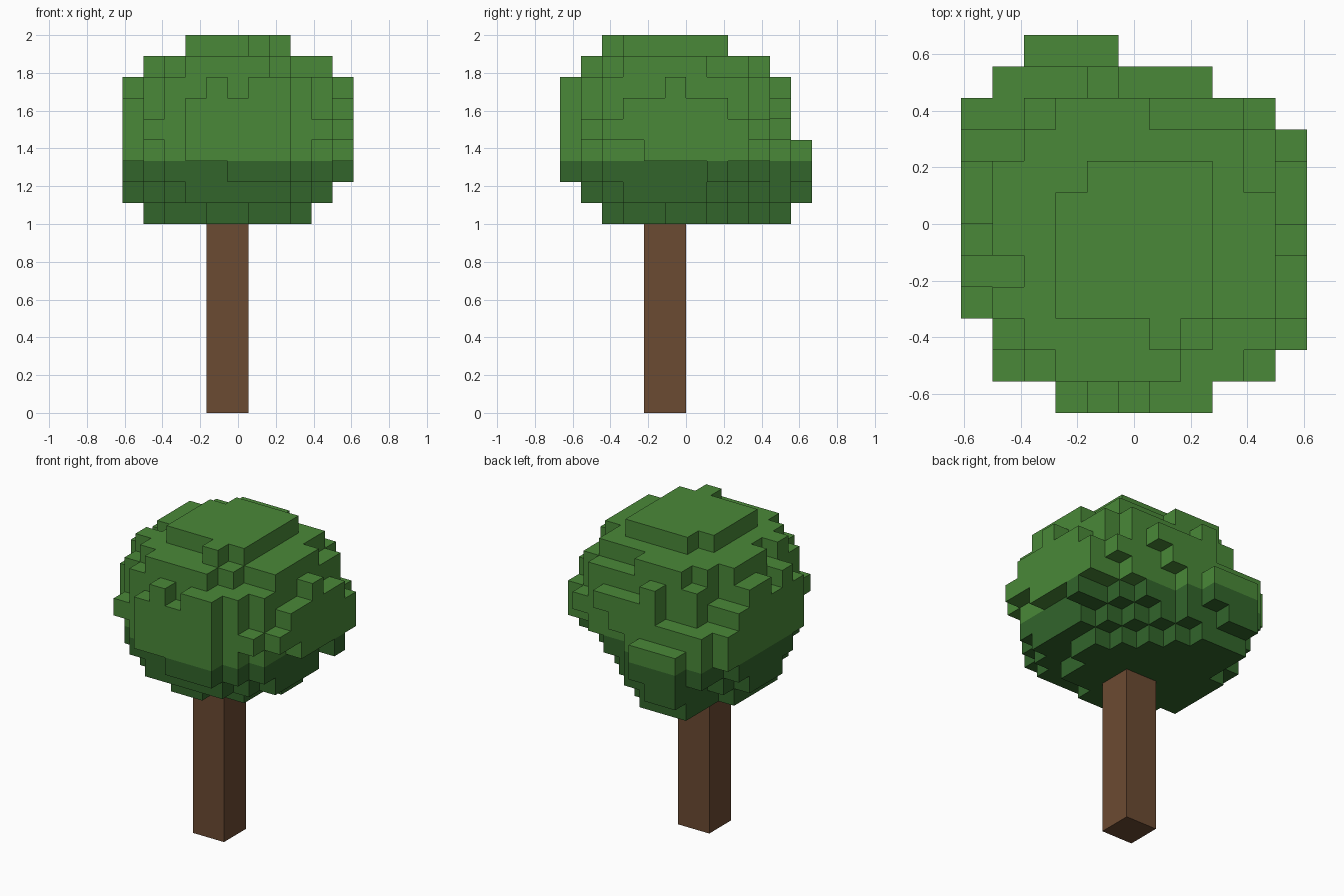
import bpy, bmesh
from mathutils import Vector

start = bpy.data.objects.get("Cube")
if start:
    bpy.data.objects.remove(start, do_unlink=True)

UNIT = 1 / 9                                # edge length of one block
ORIGIN = Vector((-5.5, -6, 9)) * UNIT       # lower corner of the canopy grid
SHADE_LAYERS = 3                            # darker layers at the bottom


def make_material(name, colour):
    mat = bpy.data.materials.new(name)
    mat.use_nodes = True
    mat.diffuse_color = (*colour, 1)
    shader = mat.node_tree.nodes["Principled BSDF"]
    shader.inputs["Base Color"].default_value = (*colour, 1)
    shader.inputs["Roughness"].default_value = 0.9
    return mat


leaf_green = make_material("leaf_green", (0.068, 0.25, 0.04))
dark_leaf_green = make_material("dark_leaf_green", (0.032, 0.13, 0.024))
bark_brown = make_material("bark_brown", (0.148, 0.069, 0.032))

blocks = set()


def cells(xs, ys, zs):
    """All grid cells in a box; each range is a number or an inclusive pair."""
    spans = [(r, r) if isinstance(r, int) else r for r in (xs, ys, zs)]
    xr, yr, zr = [range(low, high + 1) for low, high in spans]
    return {(x, y, z) for x in xr for y in yr for z in zr}


def fill(x, y, z):
    blocks.update(cells(x, y, z))


def carve(x, y, z):
    blocks.difference_update(cells(x, y, z))


# Solid middle of the canopy, with notches along its upper rim
fill(x=(1, 9), y=(3, 8), z=(1, 7))
carve(x=1, y=4, z=7)
carve(x=1, y=8, z=(6, 7))
carve(x=9, y=(7, 8), z=7)

# Rounding under the back corner
carve(x=(8, 9), y=8, z=1)
carve(x=9, y=7, z=1)
carve(x=9, y=8, z=2)

# Crown
fill(x=(3, 7), y=(3, 6), z=8)
fill(x=(4, 7), y=7, z=8)
fill(x=6, y=2, z=8)

# Underside, from front to back
fill(x=(4, 5), y=2, z=0)
fill(x=(2, 7), y=3, z=0)
fill(x=(1, 7), y=(4, 7), z=0)
fill(x=8, y=(5, 6), z=0)
fill(x=(2, 6), y=8, z=0)
fill(x=(2, 5), y=9, z=0)
fill(x=(2, 4), y=10, z=0)

# Front bulge, outermost slab first
fill(x=(3, 7), y=0, z=(3, 5))
fill(x=(5, 7), y=0, z=2)
fill(x=4, y=0, z=6)
fill(x=(6, 7), y=0, z=6)
fill(x=(2, 8), y=1, z=(2, 6))
fill(x=(1, 9), y=1, z=4)
fill(x=(3, 7), y=1, z=1)
fill(x=(3, 6), y=1, z=7)
fill(x=(1, 9), y=2, z=(2, 6))
fill(x=(2, 8), y=2, z=1)
fill(x=(2, 7), y=2, z=7)

# Back bulge, innermost slab first
fill(x=(3, 5), y=9, z=7)
fill(x=(2, 8), y=9, z=(3, 6))
fill(x=(0, 9), y=9, z=4)
fill(x=(0, 1), y=9, z=3)
fill(x=(1, 7), y=9, z=2)
fill(x=(2, 6), y=9, z=1)
fill(x=4, y=10, z=6)
fill(x=(4, 7), y=10, z=5)
fill(x=(1, 6), y=10, z=4)
fill(x=(1, 5), y=10, z=(2, 3))
fill(x=(2, 5), y=10, z=1)
fill(x=(2, 4), y=11, z=(2, 3))
fill(x=(2, 3), y=11, z=1)

# Ragged outer columns on the -x side, then the +x side
for y, z in ((3, (3, 5)), (4, (2, 6)), (5, (1, 5)), ((6, 7), (1, 6)), (8, (2, 5))):
    fill(0, y, z)
for y, z in ((2, 4), (3, (4, 5)), (4, (3, 5)), (5, (3, 6)),
             (6, (3, 5)), (7, (2, 5)), (8, (3, 4))):
    fill(10, y, z)


def add_object(name, bm, materials):
    mesh = bpy.data.meshes.new(name)
    bm.to_mesh(mesh)
    bm.free()
    for mat in materials:
        mesh.materials.append(mat)
    obj = bpy.data.objects.new(name, mesh)
    bpy.context.collection.objects.link(obj)


def build_canopy():
    """Skin the exposed sides of the blocks and merge the flat areas."""
    bm = bmesh.new()
    for block in sorted(blocks):
        centre = Vector(block) + Vector((0.5, 0.5, 0.5))
        for axis in range(3):
            for sign in (-1, 1):
                out = Vector((0, 0, 0))
                out[axis] = sign
                if tuple(int(c) for c in Vector(block) + out) in blocks:
                    continue
                side = Vector((0, 0, 0))
                side[(axis + 1) % 3] = 0.5
                up = out.cross(side)
                middle = centre + out / 2
                corners = (-side - up, side - up, side + up, up - side)
                face = bm.faces.new([bm.verts.new(ORIGIN + (middle + c) * UNIT)
                                     for c in corners])
                face.material_index = int(block[2] < SHADE_LAYERS)
    bmesh.ops.remove_doubles(bm, verts=bm.verts, dist=UNIT / 100)
    bmesh.ops.dissolve_limit(bm, angle_limit=0.01, verts=bm.verts,
                             edges=bm.edges, delimit={'MATERIAL'})
    add_object("canopy", bm, (leaf_green, dark_leaf_green))


def build_trunk():
    bm = bmesh.new()
    bmesh.ops.create_cube(bm, size=1)
    bmesh.ops.scale(bm, vec=(2 * UNIT, 2 * UNIT, 1), verts=bm.verts)
    bmesh.ops.translate(bm, vec=(-UNIT / 2, -UNIT, 0.5), verts=bm.verts)
    add_object("trunk", bm, (bark_brown,))


build_canopy()
build_trunk()
